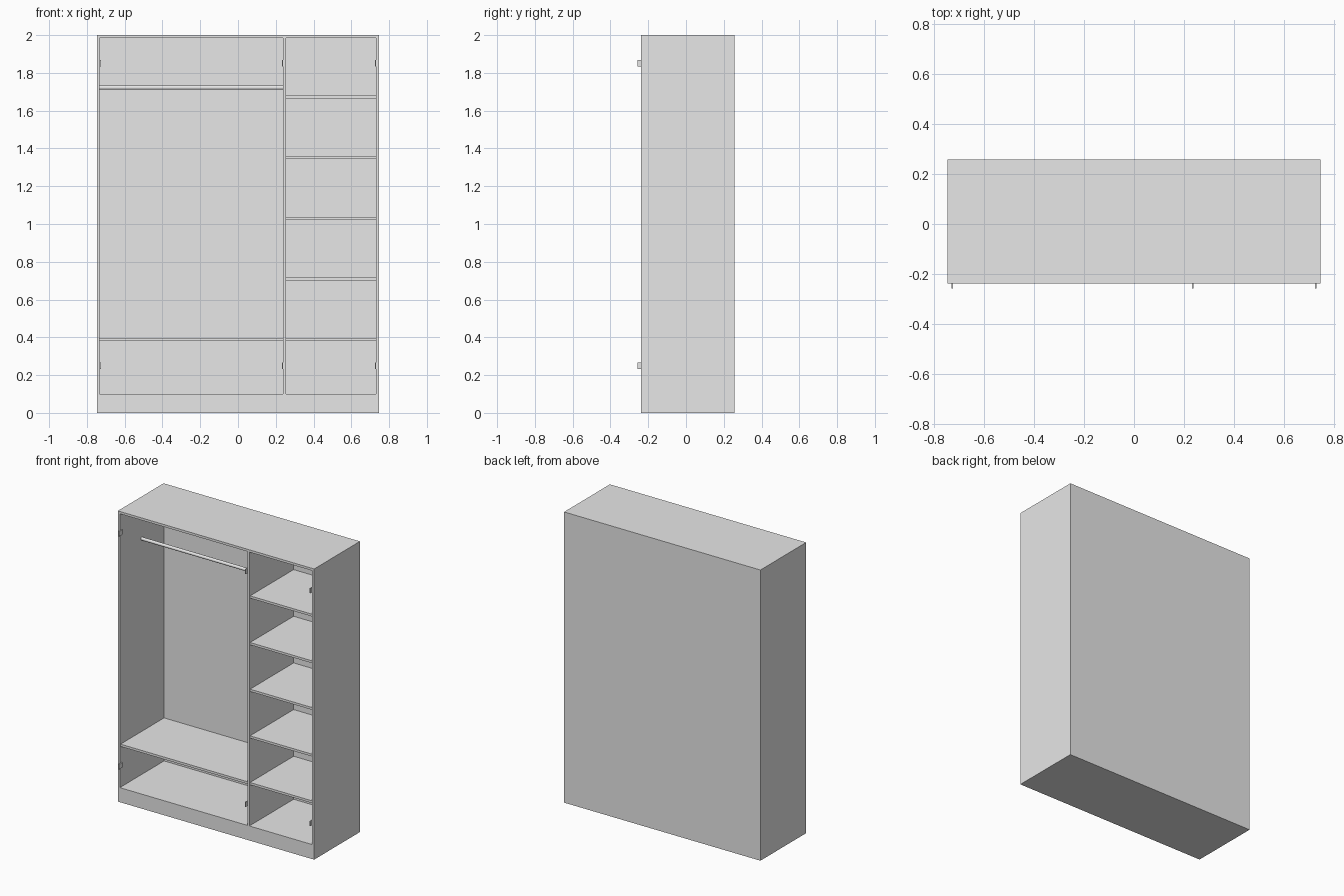
import bpy
import bmesh
from math import pi
from mathutils import Matrix, Vector

old = bpy.data.objects.get("Cube")
if old:
    bpy.data.objects.remove(old, do_unlink=True)

grey = bpy.data.materials.new("plain grey")
grey.use_nodes = True
grey.diffuse_color = (0.8, 0.8, 0.8, 1)
grey.node_tree.nodes["Principled BSDF"].inputs["Base Color"].default_value = (0.8, 0.8, 0.8, 1)

HALF_W, FRONT, BACK, HEIGHT = 0.747, -0.239, 0.258, 2.0
BAY_BOTTOM, BAY_TOP = 0.1, 1.984
BACK_INNER = BACK - 0.016
LEFT_BAY = (-0.732, 0.239)
RIGHT_BAY = (0.254, 0.731)
BOARD = 0.016


def finish(name, bm):
    bmesh.ops.recalc_face_normals(bm, faces=bm.faces)
    mesh = bpy.data.meshes.new(name)
    bm.to_mesh(mesh)
    bm.free()
    mesh.materials.append(grey)
    obj = bpy.data.objects.new(name, mesh)
    bpy.context.collection.objects.link(obj)
    return obj


def box_mesh(x, y, z):
    bm = bmesh.new()
    size = [b - a for a, b in (x, y, z)]
    middle = [(a + b) / 2 for a, b in (x, y, z)]
    bmesh.ops.create_cube(bm, size=1, matrix=Matrix.Translation(middle) @ Matrix.Diagonal((*size, 1)))
    return bm


def cut(bm, point, normal):
    geom = bm.verts[:] + bm.edges[:] + bm.faces[:]
    bmesh.ops.bisect_plane(bm, geom=geom, plane_co=point, plane_no=normal)


# Carcass: one solid with two bays pushed in from the front
bm = box_mesh((-HALF_W, HALF_W), (FRONT, BACK), (0, HEIGHT))
for x in LEFT_BAY + RIGHT_BAY:
    cut(bm, (x, 0, 0), (1, 0, 0))
for z in (BAY_BOTTOM, BAY_TOP):
    cut(bm, (0, 0, z), (0, 0, 1))
bm.normal_update()
openings = []
for face in bm.faces:
    c = face.calc_center_median()
    in_bay = any(a < c.x < b for a, b in (LEFT_BAY, RIGHT_BAY))
    if face.normal.y < -0.9 and in_bay and BAY_BOTTOM < c.z < BAY_TOP:
        openings.append(face)
pushed = bmesh.ops.extrude_discrete_faces(bm, faces=openings)["faces"]
for face in pushed:
    bmesh.ops.translate(bm, verts=face.verts, vec=Vector((0, BACK_INNER - FRONT, 0)))
finish("carcass", bm)

# Shelves, set back slightly from the front edge
depth = (FRONT + 0.008, BACK_INNER)
finish("wide_shelf", box_mesh(LEFT_BAY, depth, (0.38, 0.38 + BOARD)))
for i in range(5):
    z = 0.38 + i * 0.321
    finish(f"narrow_shelf_{i + 1}", box_mesh(RIGHT_BAY, depth, (z, z + BOARD)))

# Hanging rail across the wide bay
bm = bmesh.new()
rail_pos = Matrix.Translation((sum(LEFT_BAY) / 2, 0, 1.722))
bmesh.ops.create_cone(bm, cap_ends=True, segments=24, radius1=0.011, radius2=0.011,
                      depth=LEFT_BAY[1] - LEFT_BAY[0],
                      matrix=rail_pos @ Matrix.Rotation(pi / 2, 4, "Y"))
rail = finish("hanging_rail", bm)
bpy.context.view_layer.objects.active = rail
rail.select_set(True)
bpy.ops.object.shade_smooth_by_angle()
rail.select_set(False)

# Door hinge plates on the inner side walls
hinge_walls = {"outer_right": (LEFT_BAY[0], 1), "divider": (LEFT_BAY[1], -1), "outer_left": (RIGHT_BAY[1], -1)}
for wall, (x, side) in hinge_walls.items():
    for level, z in (("lower", 0.25), ("upper", 1.852)):
        span = sorted((x, x + side * 0.006))
        finish(f"{level}_hinge_{wall}", box_mesh(span, (-0.258, -0.218), (z - 0.017, z + 0.017)))
